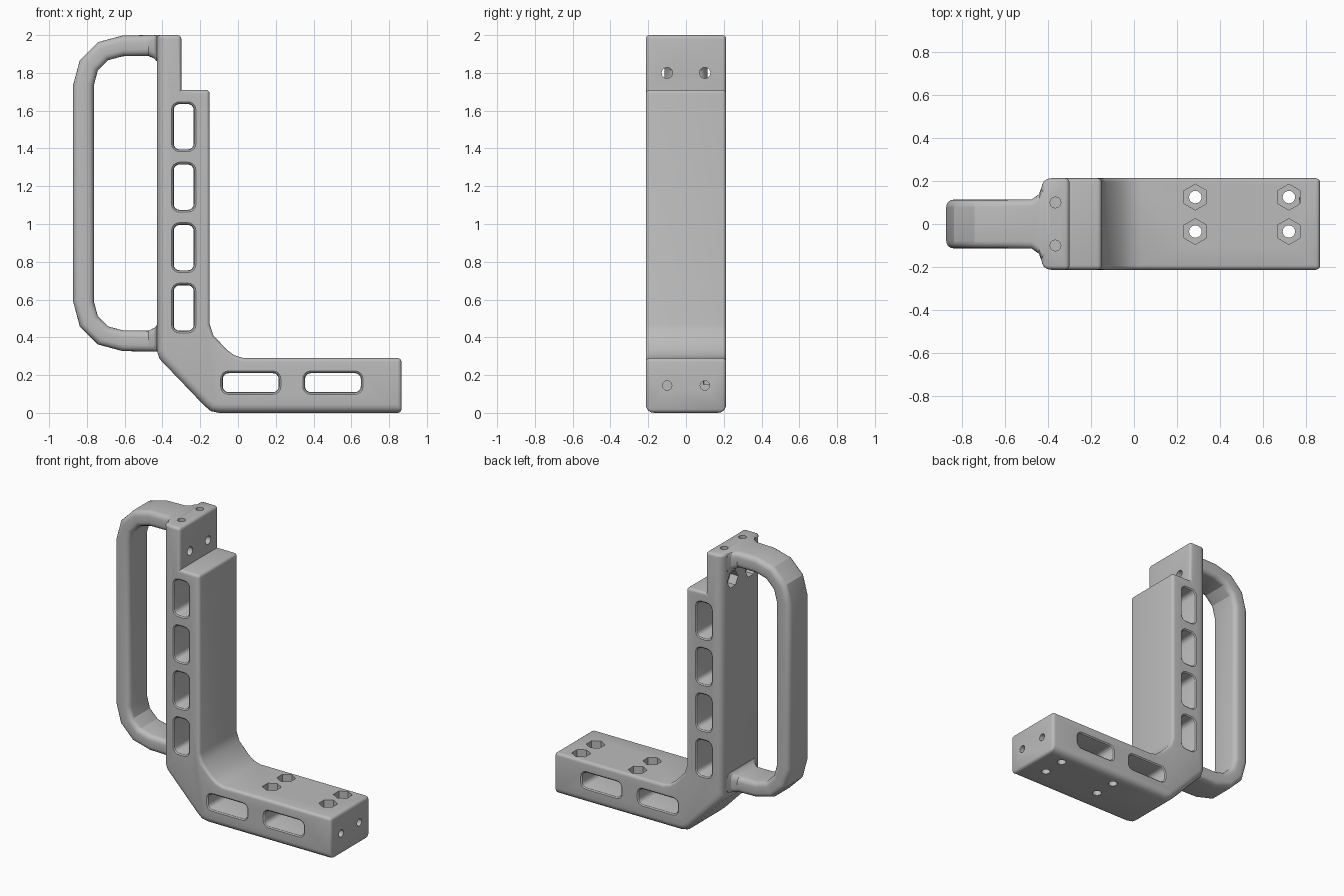
import bpy, bmesh, math
from mathutils import Vector

cube = bpy.data.objects.get("Cube")
if cube:
    bpy.data.objects.remove(cube)

grey = bpy.data.materials.new("satin grey")
grey.use_nodes = True
GREY = (0.5, 0.5, 0.5, 1)
grey.diffuse_color = GREY
grey.node_tree.nodes["Principled BSDF"].inputs["Base Color"].default_value = GREY


def loft(name, rings):
    """Skin a list of equal-length rings and cap both ends."""
    bm = bmesh.new()
    loops = [[bm.verts.new(p) for p in ring] for ring in rings]
    n = len(loops[0])
    for a, b in zip(loops, loops[1:]):
        for i in range(n):
            j = (i + 1) % n
            bm.faces.new((a[i], a[j], b[j], b[i]))
    bm.faces.new(loops[0][::-1])
    bm.faces.new(loops[-1])
    bmesh.ops.recalc_face_normals(bm, faces=bm.faces)
    mesh = bpy.data.meshes.new(name)
    bm.to_mesh(mesh)
    bm.free()
    mesh.materials.append(grey)
    obj = bpy.data.objects.new(name, mesh)
    bpy.context.collection.objects.link(obj)
    return obj


def rounded_rect(hw, hh, r, steps=4):
    pts = []
    for k, (sx, sy) in enumerate(((1, 1), (-1, 1), (-1, -1), (1, -1))):
        for s in range(steps + 1):
            a = math.pi / 2 * (k + s / steps)
            pts.append((sx * (hw - r) + r * math.cos(a), sy * (hh - r) + r * math.sin(a)))
    return pts


def smooth(obj, degrees):
    bpy.ops.object.select_all(action='DESELECT')
    obj.select_set(True)
    bpy.context.view_layer.objects.active = obj
    bpy.ops.object.shade_smooth_by_angle(angle=math.radians(degrees))


# Angled frame: side profile extruded across the width
DEPTH = 0.213
outer = [(-0.43, 2), (-0.43, 0.33), (-0.415, 0.285), (-0.18, 0.04), (-0.145, 0.01), (-0.10, 0), (0.865, 0)]
inner = [(0.865, 0.29), (0.03, 0.29), (-0.02, 0.305), (-0.06, 0.335), (-0.13, 0.41), (-0.15, 0.47),
         (-0.15, 1.71), (-0.30, 1.71), (-0.30, 2)]
profile = [Vector(p) for p in outer + inner]
frame = loft("angled_frame", [[(p.x, y, p.y) for p in profile] for y in (-DEPTH, DEPTH)])

# Wide rounding along the outer side, narrow on the other convex edges
bm = bmesh.new()
bm.from_mesh(frame.data)
bm.verts.ensure_lookup_table()
weight = bm.edges.layers.float.new("bevel_weight_edge")
n = len(profile)
for e in bm.edges:
    i, j = sorted(v.index % n for v in e.verts)
    if i != j:
        e[weight] = 1 if j < len(outer) else 0.45
    else:
        before = profile[i] - profile[i - 1]
        after = profile[(i + 1) % n] - profile[i]
        turn = math.atan2(before.x * after.y - before.y * after.x, before.dot(after))
        e[weight] = 0.45 if turn > 1 else 0
bm.to_mesh(frame.data)
bm.free()
bevel = frame.modifiers.new("rounding", 'BEVEL')
bevel.limit_method = 'WEIGHT'
bevel.width = 0.045
bevel.segments = 4
bevel.use_clamp_overlap = False

cutters = []


def slot(x0, x1, z0, z1):
    """Side-to-side window with softly flared rims."""
    cx, cz = (x0 + x1) / 2, (z0 + z1) / 2
    rings = []
    for y, grow in ((-0.23, 0.012), (-DEPTH, 0.012), (-0.207, 0.004), (-0.195, 0),
                    (0.195, 0), (0.207, 0.004), (DEPTH, 0.012), (0.23, 0.012)):
        ring = rounded_rect((x1 - x0) / 2 + grow, (z1 - z0) / 2 + grow, 0.03 + grow)
        rings.append([(cx + u, y, cz + v) for u, v in ring])
    cutters.append(loft("slot_cutter", rings))


def bore(start, end, r, sides):
    """Round or hexagonal hole between two points on one axis."""
    a, b = Vector(start), Vector(end)
    d = (b - a).normalized()
    side = Vector((0, 1, 0))
    up = d.cross(side)
    offs = [side * math.cos(t) * r + up * math.sin(t) * r
            for t in (2 * math.pi * k / sides for k in range(sides))]
    cutters.append(loft("bore_cutter", [[a + o for o in offs], [b + o for o in offs]]))


# Windows in the upright and the foot
for k in range(4):
    z = 0.435 + 0.32 * k
    slot(-0.34, -0.235, z, z + 0.24)
for x in (-0.08, 0.355):
    slot(x, x + 0.295, 0.11, 0.21)

# Bolt holes with hexagonal nut pockets in the foot
for x in (0.285, 0.72):
    for y in (-0.035, 0.125):
        bore((x, y, -0.1), (x, y, 0.4), 0.029, 20)
        bore((x, y, 0.15), (x, y, 0.4), 0.06, 6)

# Holes in the foot end, the top and through the head
for y in (-0.1, 0.1):
    bore((0.77, y, 0.145), (1, y, 0.145), 0.025, 20)
    bore((-0.365, y, 1.9), (-0.365, y, 2.1), 0.025, 20)
    bore((-0.6, y, 1.8), (-0.2, y, 1.8), 0.029, 20)
    bore((-0.6, y, 1.8), (-0.37, y, 1.8), 0.06, 6)

for c in cutters:
    c.hide_render = True
    cut = frame.modifiers.new("cut", 'BOOLEAN')
    cut.operation = 'DIFFERENCE'
    cut.solver = 'EXACT'
    cut.object = c

# Bake the cuts, then drop the cutters
baked = bpy.data.meshes.new_from_object(frame.evaluated_get(bpy.context.evaluated_depsgraph_get()))
frame.modifiers.clear()
frame.data = baked
for c in cutters:
    bpy.data.objects.remove(c)
smooth(frame, 32)

# Loop handle: rounded section swept round two faceted corners, flared at the roots
MID = 1.1625
upper = []
for x, half, low in ((-0.405, 0.172, 1.86), (-0.432, 0.165, 1.862), (-0.442, 0.138, 1.875),
                     (-0.475, 0.115, 1.89)):
    upper.append((Vector((x, 0, 2)), Vector((x, 0, low)), half))
corner = Vector((-0.61, 0, 1.735))
for k in range(4):
    a = math.pi / 6 * k
    d = Vector((-math.sin(a), 0, math.cos(a)))
    upper.append((corner + d * 0.263, corner + d * 0.153, 0.113))


def flip(p):
    return Vector((p.x, 0, 2 * MID - p.z))


path = upper + [(flip(o), flip(i), h) for o, i, h in reversed(upper)]
rings = []
for o, i, half in path:
    d = (o - i).normalized()
    mid = (o + i) / 2
    rings.append([mid + d * v + Vector((0, u, 0))
                  for u, v in rounded_rect(half, (o - i).length / 2, 0.034)])
handle = loft("loop_handle", rings)
smooth(handle, 28)
